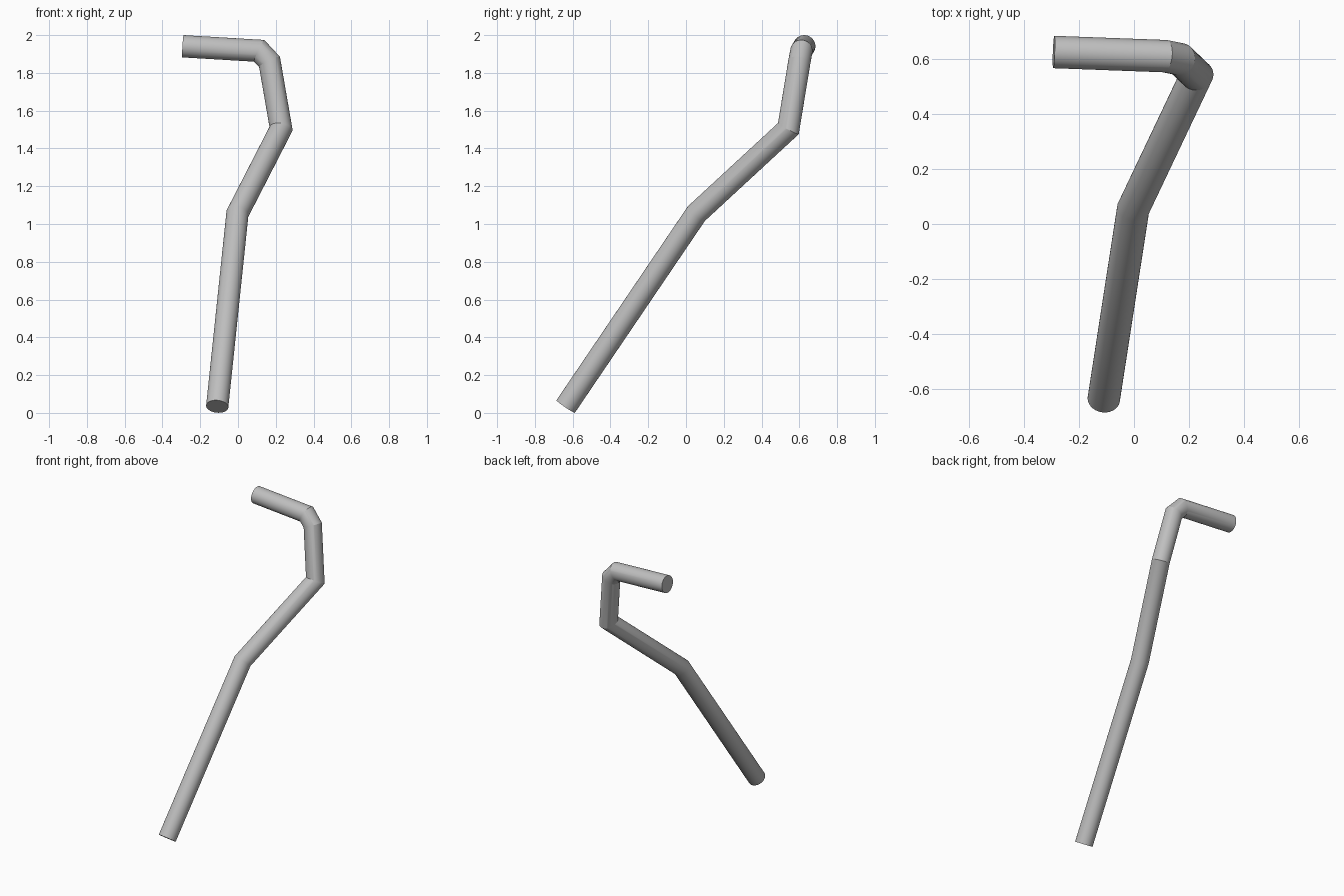
import bpy
import bmesh
from math import cos, sin, tau, radians
from mathutils import Vector

cube = bpy.data.objects.get("Cube")
if cube:
    bpy.data.objects.remove(cube, do_unlink=True)

RADIUS = 0.059
SIDES = 48

# Centre line of the bent rod, from the foot to the handle end
path = [Vector(p) for p in (
    (-0.11, -0.637, 0.034),
    (-0.003, 0.055, 1.055),
    (0.228, 0.542, 1.505),
    (0.167, 0.60, 1.858),
    (0.112, 0.611, 1.917),
    (-0.292, 0.626, 1.941),
)]
dirs = [(b - a).normalized() for a, b in zip(path, path[1:])]

# Plain grey metal
grey = bpy.data.materials.new("grey metal")
grey.use_nodes = True
colour = (0.52, 0.52, 0.52, 1)
grey.diffuse_color = colour
grey.node_tree.nodes["Principled BSDF"].inputs["Base Color"].default_value = colour

# Round start ring, square to the first segment
bm = bmesh.new()
side = dirs[0].cross(Vector((0, 0, 1))).normalized()
up = side.cross(dirs[0])
ring = [bm.verts.new(path[0] + RADIUS * (side * cos(tau * i / SIDES) + up * sin(tau * i / SIDES)))
        for i in range(SIDES)]
bm.faces.new(ring)

# Slide each ring along its segment onto the next mitre plane
for i, d in enumerate(dirs):
    following = dirs[min(i + 1, len(dirs) - 1)]
    normal = (d + following).normalized()
    target = path[i + 1]
    new_ring = [bm.verts.new(v.co + d * ((target - v.co).dot(normal) / d.dot(normal)))
                for v in ring]
    for k in range(SIDES):
        n = (k + 1) % SIDES
        bm.faces.new((ring[k], ring[n], new_ring[n], new_ring[k]))
    ring = new_ring
bm.faces.new(ring)
bmesh.ops.recalc_face_normals(bm, faces=bm.faces)

mesh = bpy.data.meshes.new("bent_rod")
bm.to_mesh(mesh)
bm.free()
mesh.materials.append(grey)
rod = bpy.data.objects.new("bent_rod", mesh)
bpy.context.collection.objects.link(rod)

# Smooth round sides with crisp ends and mitres
bpy.ops.object.select_all(action='DESELECT')
rod.select_set(True)
bpy.context.view_layer.objects.active = rod
bpy.ops.object.shade_smooth_by_angle(angle=radians(20))
